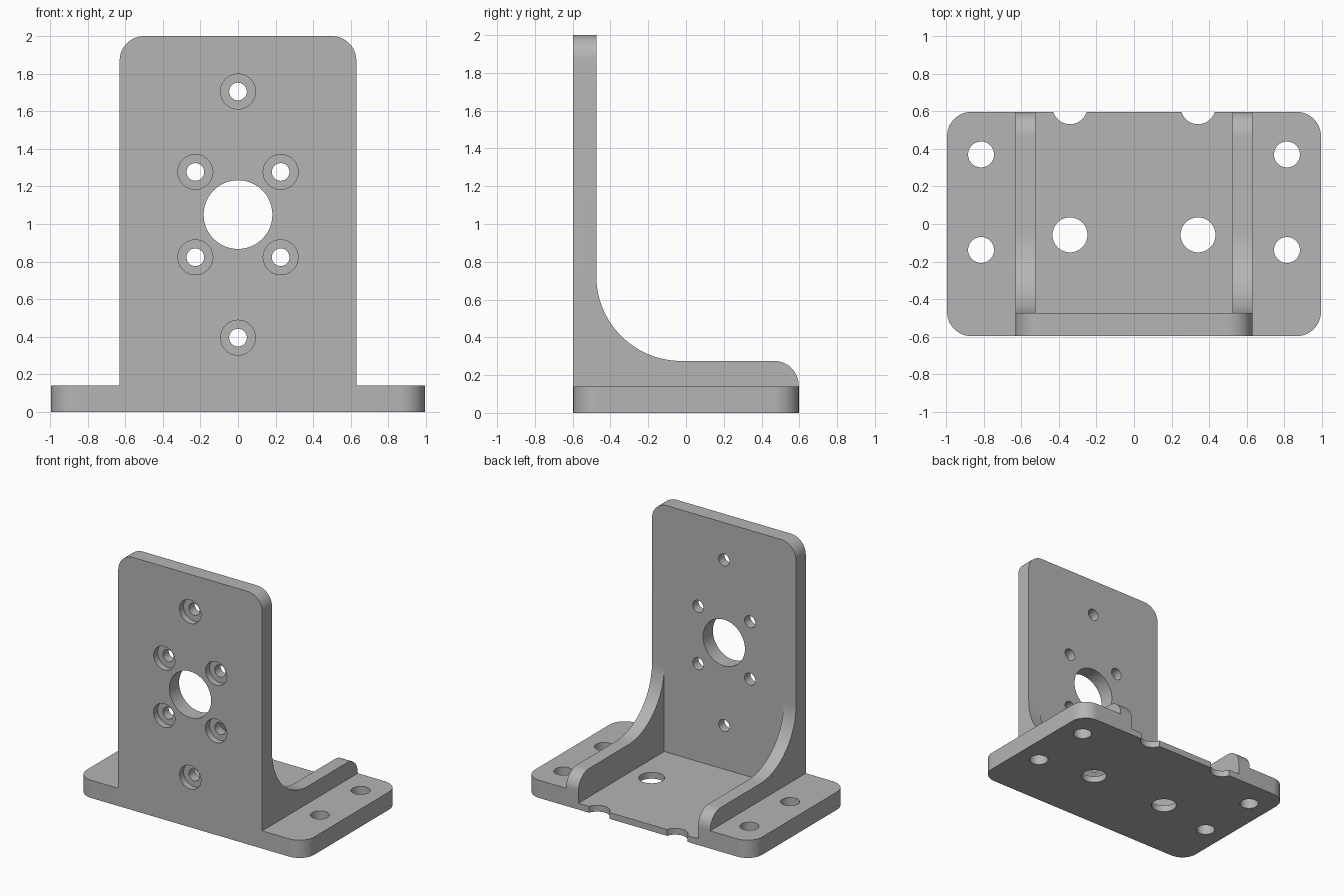
import bpy
import bmesh
from math import sin, cos, radians, pi
from mathutils import Vector

cube = bpy.data.objects.get("Cube")
if cube:
    bpy.data.objects.remove(cube, do_unlink=True)

grey = bpy.data.materials.new("plain_grey")
grey.use_nodes = True
grey.diffuse_color = (0.46, 0.46, 0.46, 1)
grey.node_tree.nodes["Principled BSDF"].inputs["Base Color"].default_value = grey.diffuse_color

# Main dimensions
HX, HY = 0.995, 0.597        # base half sizes
BASE, FLOOR = 0.14, 0.05     # base height, recessed floor height
WALL = 0.63                  # half width of upright
INNER = 0.523                # inner side of the ribs
BACK = -0.475                # rear face of upright
R = 0.13                     # corner radius


def arc(cx, cy, r, start, end, steps=12):
    angles = [radians(start + (end - start) * i / steps) for i in range(steps + 1)]
    return [(cx + r * cos(a), cy + r * sin(a)) for a in angles]


def prism(name, outline, axis, lo, hi):
    """Extrude a 2D outline along x, y or z between lo and hi."""
    place = {"x": lambda p, d: Vector((d, p[0], p[1])),
             "y": lambda p, d: Vector((p[0], d, p[1])),
             "z": lambda p, d: Vector((p[0], p[1], d))}[axis]
    bm = bmesh.new()
    rings = [[bm.verts.new(place(p, d)) for p in outline] for d in (lo, hi)]
    n = len(outline)
    bm.faces.new(rings[0])
    bm.faces.new(rings[1][::-1])
    for i in range(n):
        j = (i + 1) % n
        bm.faces.new((rings[0][i], rings[0][j], rings[1][j], rings[1][i]))
    bmesh.ops.recalc_face_normals(bm, faces=bm.faces)
    mesh = bpy.data.meshes.new(name)
    bm.to_mesh(mesh)
    bm.free()
    mesh.materials.append(grey)
    obj = bpy.data.objects.new(name, mesh)
    bpy.context.collection.objects.link(obj)
    return obj


def combine(target, tool, operation):
    mod = target.modifiers.new("combine", "BOOLEAN")
    mod.operation, mod.solver, mod.object = operation, "EXACT", tool
    bpy.context.view_layer.objects.active = target
    bpy.ops.object.modifier_apply(modifier=mod.name)
    bpy.data.objects.remove(tool, do_unlink=True)


def drill(target, x, v, r, axis, lo, hi):
    circle = arc(x, v, r, 0, 360, 48)[:-1]
    combine(target, prism("drill_cutter", circle, axis, lo, hi), "DIFFERENCE")


# Base plate with rounded corners
cx, cy = HX - R, HY - R
outline = (arc(cx, cy, R, 0, 90) + arc(-cx, cy, R, 90, 180)
           + arc(-cx, -cy, R, 180, 270) + arc(cx, -cy, R, 270, 360))
bracket = prism("mounting_bracket", outline, "z", 0, BASE)

# Recessed floor between the ribs
pocket = [(-INNER, BACK), (INNER, BACK), (INNER, 1), (-INNER, 1)]
combine(bracket, prism("pocket_cutter", pocket, "z", FLOOR, 1), "DIFFERENCE")

# Upright plate with rounded top corners
outline = ([(-WALL, 0), (WALL, 0)] + arc(WALL - R, 2 - R, R, 0, 90)
           + arc(R - WALL, 2 - R, R, 90, 180))
combine(bracket, prism("upright_plate", outline, "y", -HY, BACK), "UNION")

# Side ribs with a large concave sweep and a rounded rear end
top, sweep = 0.275, 0.45
profile = ([(-0.53, 0.02), (HY, 0.02)] + arc(HY - R, top - R, R, 0, 90)
           + arc(BACK + sweep, top + sweep, sweep, 270, 180, 24)
           + [(-0.53, top + sweep)])
for lo, hi in ((-WALL, -INNER), (INNER, WALL)):
    combine(bracket, prism("side_rib", profile, "x", lo, hi), "UNION")

# Base holes: screw holes, floor holes and open rear notches
for side in (-1, 1):
    for y in (0.37, -0.138):
        drill(bracket, side * 0.814, y, 0.069, "z", -1, 1)
    for y in (-0.058, 0.624):
        drill(bracket, side * 0.341, y, 0.093, "z", -1, 0.2)

# Upright holes: central bore and counterbored screw holes
MID = 1.05
drill(bracket, 0, MID, 0.183, "y", -1, 0)
screws = [(sx * 0.227, sz * 0.227) for sx in (-1, 1) for sz in (-1, 1)]
for x, dz in screws + [(0, 0.655), (0, -0.655)]:
    drill(bracket, x, MID + dz, 0.047, "y", -1, 0)
    drill(bracket, x, MID + dz, 0.093, "y", -1, -HY + 0.05)

# Smooth the curved walls, keep machined edges sharp
bpy.ops.object.select_all(action="DESELECT")
bracket.select_set(True)
bpy.context.view_layer.objects.active = bracket
bpy.ops.object.shade_smooth_by_angle(angle=pi / 6)
